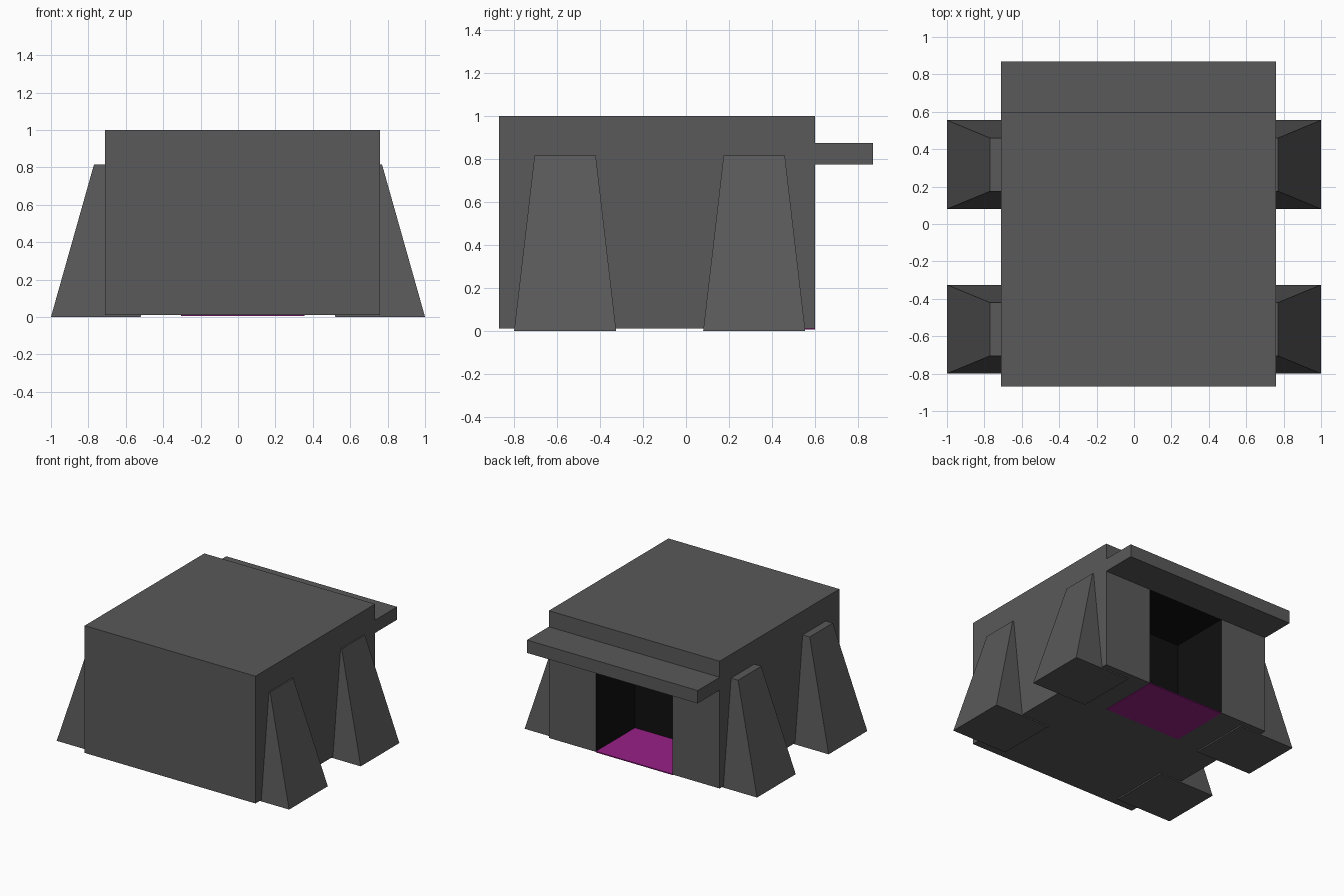
import bpy, bmesh
from mathutils import Vector

if "Cube" in bpy.data.objects:
    bpy.data.objects.remove(bpy.data.objects["Cube"])


def material(name, rgb):
    m = bpy.data.materials.new(name)
    m.diffuse_color = (*rgb, 1)
    m.use_nodes = True
    m.node_tree.nodes["Principled BSDF"].inputs["Base Color"].default_value = m.diffuse_color
    return m


stone = material("dark grey", (0.1, 0.1, 0.1))
shadow = material("near black", (0.005, 0.005, 0.005))
purple = material("purple", (0.31, 0.014, 0.24))


def finish(name, bm, mats):
    me = bpy.data.meshes.new(name)
    bm.to_mesh(me)
    bm.free()
    for m in mats:
        me.materials.append(m)
    ob = bpy.data.objects.new(name, me)
    bpy.context.collection.objects.link(ob)
    return ob


def box(x, y, z, top_x=None, top_y=None):
    """Box from ranges; the top may have its own x and y range."""
    bm = bmesh.new()
    bmesh.ops.create_cube(bm, size=2)
    for v in bm.verts:
        up = v.co.z > 0
        rx = top_x if up and top_x else x
        ry = top_y if up and top_y else y
        v.co = (rx[v.co.x > 0], ry[v.co.y > 0], z[up])
    return bm


BODY_X, BACK = (-0.71, 0.76), 0.60
DOOR_X, DOOR_TOP, DEPTH = (-0.305, 0.355), 0.775, 0.48

# Body block with a doorway pushed into the back face
bm = box(BODY_X, (-0.87, BACK), (0.01, 1.0))
for co, no in (((DOOR_X[0], 0, 0), (1, 0, 0)), ((DOOR_X[1], 0, 0), (1, 0, 0)),
               ((0, 0, DOOR_TOP), (0, 0, 1))):
    geom = bm.verts[:] + bm.edges[:] + bm.faces[:]
    bmesh.ops.bisect_plane(bm, geom=geom, plane_co=co, plane_no=no)
bm.normal_update()
door = [f for f in bm.faces if f.normal.y > 0.9
        and DOOR_X[0] < f.calc_center_median().x < DOOR_X[1]
        and f.calc_center_median().z < DOOR_TOP]
ext = bmesh.ops.extrude_face_region(bm, geom=door)["geom"]
bmesh.ops.translate(bm, vec=Vector((0, -DEPTH, 0)),
                    verts=[g for g in ext if isinstance(g, bmesh.types.BMVert)])
bmesh.ops.delete(bm, geom=[f for f in door if f.is_valid], context='FACES_ONLY')
# Faces inside the doorway are black
for f in bm.faces:
    c = f.calc_center_median()
    inside = (DOOR_X[0] - 0.01 < c.x < DOOR_X[1] + 0.01 and 0.05 < c.y < BACK - 0.01
              and c.z < DOOR_TOP + 0.01)
    on_base = c.z < 0.02 and len({round(v.co.y, 3) for v in f.verts} & {-0.87}) > 0
    f.material_index = 1 if inside and not on_base else 0
bm.normal_update()
finish("body", bm, [stone, shadow])

# Purple doorway floor, seen from above and below
finish("doorway_floor", box(DOOR_X, (BACK - DEPTH, BACK), (0.006, 0.014)), [purple])

# Ledge over the doorway
finish("door_canopy", box(BODY_X, (BACK, 0.87), (0.775, 0.875)), [stone])

# Four tapered buttress legs
for place, y0 in (("front", -0.80), ("back", 0.08)):
    for side, s in (("left", -1), ("right", 1)):
        bm = box(sorted((s * 0.52, s * 1.0)), (y0, y0 + 0.475), (0, 0.815),
                 sorted((s * 0.49, s * 0.77)), (y0 + 0.095, y0 + 0.38))
        finish(f"{place}_{side}_leg", bm, [stone])
